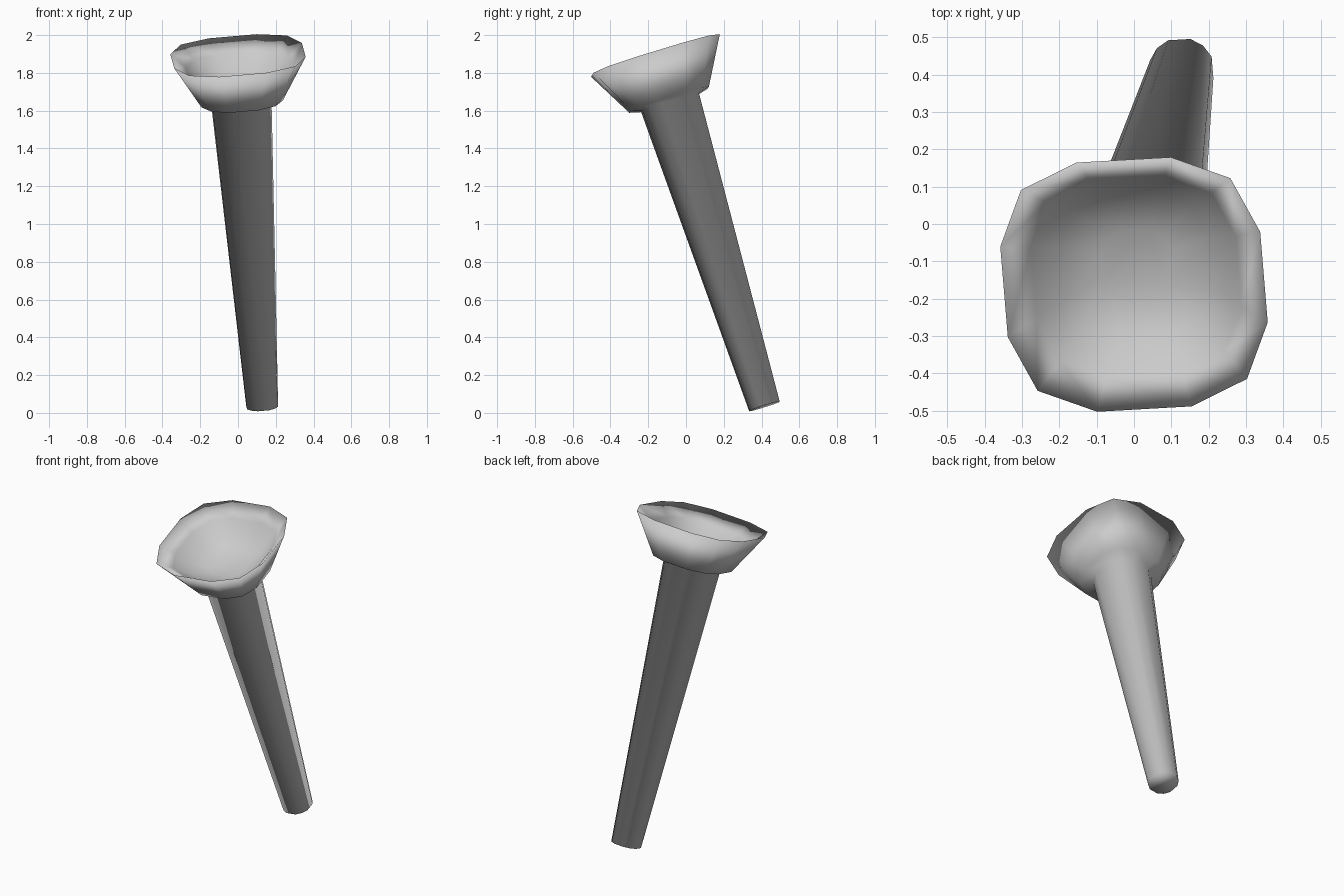
import bpy, bmesh
from math import sin, cos, pi, radians
from mathutils import Vector, Matrix

cube = bpy.data.objects.get("Cube")
if cube:
    bpy.data.objects.remove(cube, do_unlink=True)

mat = bpy.data.materials.new("plain_grey")
mat.use_nodes = True
grey = (0.6, 0.6, 0.6, 1)
mat.diffuse_color = grey
mat.node_tree.nodes["Principled BSDF"].inputs["Base Color"].default_value = grey

# Leaning axis from the foot of the stem to the middle of the rim
foot = Vector((0.128, 0.415, 0.035))
rim = Vector((0.0, -0.162, 1.892))
axis = rim - foot
length = axis.length
place = (Matrix.Translation(rim)
         @ Vector((0, 0, 1)).rotation_difference(axis).to_matrix().to_4x4()
         @ Matrix.Rotation(radians(4), 4, "Z"))

# Rounded square outline of the cup: two side points and a corner per quarter
square = []
for q in range(4):
    turn = Matrix.Rotation(q * pi / 2, 3, "Z")
    square += [turn @ Vector(p) for p in ((0.35, -0.127, 0), (0.35, 0.127, 0), (0.282, 0.282, 0))]


def ring(bm, size, height, roundness):
    """One ring, blended between the rounded square and a circle."""
    verts = []
    for p in square:
        circle = p.normalized() * 0.35
        v = p.lerp(circle, roundness) * (size / 0.35)
        verts.append(bm.verts.new((v.x, v.y, height)))
    return verts


# Size, height and roundness from the cup's floor, over the rim, down to the foot
profile = [
    (0.10, -0.185, 0.5), (0.20, -0.150, 0.2), (0.275, -0.070, 0), (0.35, 0, 0),
    (0.222, -0.245, 0.4), (0.167, -0.262, 1), (0.088, -length, 1),
]
bm = bmesh.new()
rings = [ring(bm, *row) for row in profile]
for a, b in zip(rings, rings[1:]):
    for i in range(len(a)):
        j = (i + 1) % len(a)
        bm.faces.new((a[i], a[j], b[j], b[i]))
bm.faces.new(rings[0])
bm.faces.new(rings[-1])
bmesh.ops.recalc_face_normals(bm, faces=bm.faces)
bm.transform(place)
for f in bm.faces:
    f.smooth = True

mesh = bpy.data.meshes.new("cup_and_stem")
bm.to_mesh(mesh)
bm.free()
mesh.materials.append(mat)
obj = bpy.data.objects.new("cup_and_stem", mesh)
bpy.context.collection.objects.link(obj)
